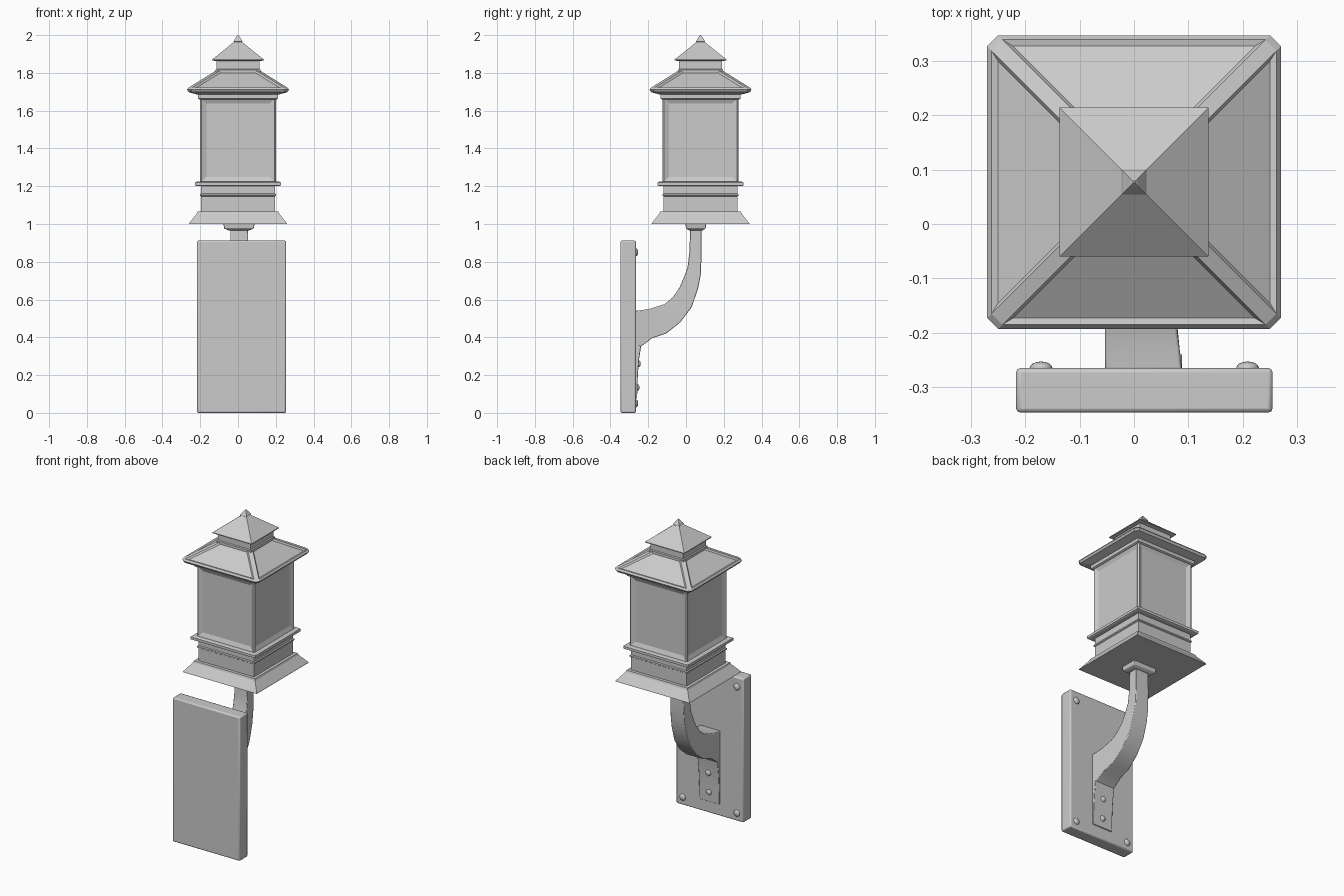
import bpy, bmesh, math

if "Cube" in bpy.data.objects:
    bpy.data.objects.remove(bpy.data.objects["Cube"])

CY = 0.077    # lantern axis in y
PX = 0.019    # wall plate centre in x


def finish(name, bm, bevel=0.0, smooth=False):
    bmesh.ops.recalc_face_normals(bm, faces=bm.faces)
    me = bpy.data.meshes.new(name)
    bm.to_mesh(me)
    bm.free()
    ob = bpy.data.objects.new(name, me)
    bpy.context.collection.objects.link(ob)
    if bevel:
        m = ob.modifiers.new("Bevel", 'BEVEL')
        m.width, m.segments, m.limit_method = bevel, 2, 'ANGLE'
    if smooth:
        bpy.ops.object.select_all(action='DESELECT')
        ob.select_set(True)
        bpy.context.view_layer.objects.active = ob
        bpy.ops.object.shade_smooth_by_angle(angle=math.radians(35))
    return ob


def skin(bm, rings):
    """Join equal-length point rings into a capped solid; returns faces per band."""
    vs = [[bm.verts.new(p) for p in r] for r in rings]
    n = len(vs[0])
    bands = [[bm.faces.new((a[i], a[(i + 1) % n], b[(i + 1) % n], b[i])) for i in range(n)]
             for a, b in zip(vs, vs[1:])]
    bm.faces.new(vs[0][::-1])
    bm.faces.new(vs[-1])
    return bands


def square_ring(h, z, c):
    if not c:
        return [(sx * h, CY + sy * h, z) for sx, sy in ((-1, -1), (1, -1), (1, 1), (-1, 1))]
    k = h - c
    pts = [(-k, -h), (k, -h), (h, -k), (h, k), (k, h), (-k, h), (-h, k), (-h, -k)]
    return [(x, CY + y, z) for x, y in pts]


def tier(name, profile, chamfer=0.0, panel=None):
    """Square stepped solid from (half width, z); panel = (band, border, recess)."""
    bm = bmesh.new()
    bands = skin(bm, [square_ring(h, z, chamfer) for h, z in profile])
    if panel:
        band, border, recess = panel
        bmesh.ops.recalc_face_normals(bm, faces=bm.faces)
        faces = bands[band][::2] if chamfer else bands[band]
        bmesh.ops.inset_individual(bm, faces=faces, thickness=border,
                                   depth=-recess, use_even_offset=True)
    return finish(name, bm)


def box(name, x0, x1, y0, y1, z0, z1, bevel):
    bm = bmesh.new()
    skin(bm, [[(x0, y0, z), (x1, y0, z), (x1, y1, z), (x0, y1, z)] for z in (z0, z1)])
    return finish(name, bm, bevel, True)


def bolt(name, x, y, z, r, depth):
    bm = bmesh.new()
    bmesh.ops.create_uvsphere(bm, u_segments=16, v_segments=10, radius=1)
    for v in bm.verts:
        v.co = (x + v.co.x * r, y + v.co.y * depth, z + v.co.z * r)
    return finish(name, bm, 0, True)


# Wall plate and corner bolts
box("wall_plate", -0.217, 0.255, -0.347, -0.265, 0, 0.912, 0.008)
for sx in (-1, 1):
    for z in (0.05, 0.85):
        bolt("plate_bolt", PX + sx * 0.19, -0.265, z, 0.021, 0.012)

# Curved arm: upper edge (y, z), lower edge (y, z), left x, right x
stations = [
    (-0.268, 0.540, -0.268, 0.330, -0.053, 0.088),
    (-0.240, 0.543, -0.240, 0.350, -0.053, 0.085),
    (-0.190, 0.552, -0.180, 0.395, -0.053, 0.079),
    (-0.115, 0.575, -0.105, 0.420, -0.052, 0.073),
    (-0.072, 0.610, -0.030, 0.480, -0.050, 0.067),
    (-0.035, 0.662, 0.030, 0.560, -0.047, 0.061),
    (-0.010, 0.720, 0.063, 0.655, -0.044, 0.057),
    (0.008, 0.770, 0.078, 0.730, -0.042, 0.054),
    (0.018, 0.850, 0.083, 0.845, -0.040, 0.053),
    (0.022, 0.975, 0.081, 0.975, -0.039, 0.052),
]
bm = bmesh.new()
skin(bm, [[(a, yu, zu), (b, yu, zu), (b, yl, zl), (a, yl, zl)]
          for yu, zu, yl, zl, a, b in stations])
finish("curved_arm", bm, 0.004, True)

# Mounting foot below the arm, with two bolts
foot = [(-0.268, 0.075), (-0.259, 0.075), (-0.255, 0.2), (-0.249, 0.28),
        (-0.238, 0.352), (-0.268, 0.37)]
bm = bmesh.new()
skin(bm, [[(x, y, z) for y, z in foot] for x in (-0.053, 0.088)])
finish("arm_foot", bm, 0.003, True)
for y, z in ((-0.257, 0.135), (-0.251, 0.26)):
    bolt("foot_bolt", PX, y, z, 0.018, 0.011)

# Collar between arm and lantern
bm = bmesh.new()
skin(bm, [[(0.005 + sx * hx, 0.052 + sy * hy, z)
           for sx, sy in ((-1, -1), (1, -1), (1, 1), (-1, 1))]
          for hx, hy, z in ((0.055, 0.036, 0.966), (0.078, 0.052, 0.976), (0.083, 0.055, 1.003))])
finish("collar", bm, 0.003, True)

# Lantern base: flared skirt, groove band and ledge
tier("base_skirt", [(0.26, 1.0), (0.257, 1.006), (0.218, 1.055), (0.214, 1.066), (0.195, 1.066)])
tier("base_body", [(0.195, 1.06), (0.195, 1.146), (0.201, 1.15), (0.201, 1.158),
                   (0.195, 1.162), (0.195, 1.202)])
tier("lower_ledge", [(0.218, 1.2), (0.227, 1.204), (0.227, 1.22), (0.22, 1.224)])

# Glazed body with recessed panes
tier("lantern_body", [(0.202, 1.222), (0.202, 1.665)], 0.008, (0, 0.028, 0.012))

# Cornice, framed main roof, neck, cap roof and finial
tier("cornice", [(0.205, 1.66), (0.212, 1.664), (0.212, 1.69)])
tier("main_roof", [(0.215, 1.685), (0.262, 1.698), (0.27, 1.711), (0.262, 1.722),
                   (0.112, 1.815)], 0.02, (3, 0.009, 0.008))
tier("neck", [(0.12, 1.79), (0.12, 1.816), (0.114, 1.82), (0.114, 1.868)])
tier("cap_roof", [(0.115, 1.862), (0.137, 1.866), (0.137, 1.871), (0.016, 1.968)])
tier("finial", [(0.012, 1.956), (0.023, 1.965), (0.02, 1.974), (0.007, 1.994), (0.002, 2.0)])
